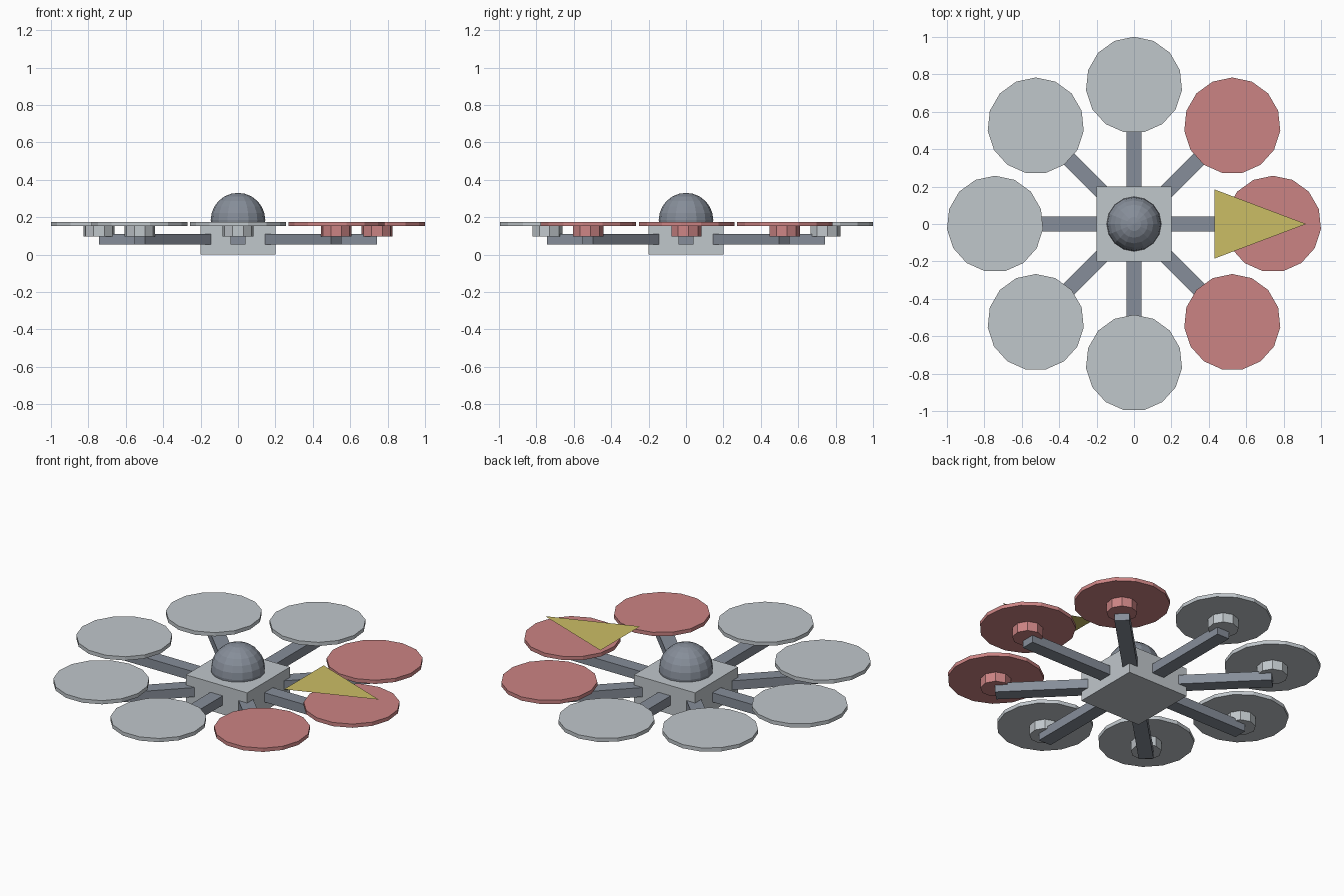
import bpy, bmesh
from math import pi, sin, cos
from mathutils import Matrix

old = bpy.data.objects.get("Cube")
if old:
    bpy.data.objects.remove(old, do_unlink=True)


def material(name, rgb):
    mat = bpy.data.materials.new(name)
    mat.use_nodes = True
    colour = (*rgb, 1)
    mat.diffuse_color = colour
    mat.node_tree.nodes["Principled BSDF"].inputs["Base Color"].default_value = colour
    return mat


PALE = material("pale_grey", (0.53, 0.57, 0.60))
RED = material("soft_red", (0.60, 0.23, 0.23))
STEEL = material("steel_grey", (0.24, 0.27, 0.32))
YELLOW = material("mustard", (0.60, 0.51, 0.13))


def finish(name, bm, mat):
    mesh = bpy.data.meshes.new(name)
    bm.to_mesh(mesh)
    bm.free()
    mesh.materials.append(mat)
    obj = bpy.data.objects.new(name, mesh)
    bpy.context.collection.objects.link(obj)
    return obj


def box(name, size, centre, mat, angle=0):
    bm = bmesh.new()
    place = Matrix.Rotation(angle, 4, "Z") @ Matrix.Translation(centre) @ Matrix.Diagonal((*size, 1))
    bmesh.ops.create_cube(bm, size=1, matrix=place)
    return finish(name, bm, mat)


def cylinder(name, sides, radius, x, y, bottom, top, mat):
    # One corner always points to +y
    bm = bmesh.new()
    place = Matrix.Translation((x, y, (bottom + top) / 2)) @ Matrix.Rotation(pi / 2, 4, "Z")
    ring = [bm.verts.new(place @ Matrix.Rotation(2 * pi * i / sides, 4, "Z")
                         @ Matrix.Translation((radius, 0, (bottom - top) / 2)).to_translation())
            for i in range(sides)]
    base = bm.faces.new(ring)
    extruded = bmesh.ops.extrude_face_region(bm, geom=[base], use_keep_orig=True)
    raised = [v for v in extruded["geom"] if isinstance(v, bmesh.types.BMVert)]
    bmesh.ops.translate(bm, verts=raised, vec=(0, 0, top - bottom))
    bmesh.ops.recalc_face_normals(bm, faces=bm.faces)
    return finish(name, bm, mat)


# Central body and dome
box("body", (0.4, 0.4, 0.17), (0, 0, 0.085), PALE)
bm = bmesh.new()
bmesh.ops.create_uvsphere(bm, u_segments=16, v_segments=12, radius=0.146,
                          matrix=Matrix.Translation((0, 0, 0.184)))
finish("dome", bm, STEEL)

# Eight arms, each with a motor hub and a rotor disc
REACH = 0.743
for i in range(8):
    angle = i * pi / 4
    x, y = REACH * cos(angle), REACH * sin(angle)
    mat = RED if x > 0.1 else PALE
    box(f"arm_{i + 1}", (REACH, 0.08, 0.055), (REACH / 2, 0, 0.0825), STEEL, angle)
    cylinder(f"motor_hub_{i + 1}", 9, 0.083, x, y, 0.097, 0.155, mat)
    cylinder(f"rotor_disc_{i + 1}", 15, 0.258, x, y, 0.153, 0.175, mat)

# Flat direction arrow floating above the leading rotor
bm = bmesh.new()
bm.faces.new([bm.verts.new(p) for p in ((0.43, -0.185, 0.247), (0.92, 0, 0.247), (0.43, 0.185, 0.247))])
finish("direction_arrow", bm, YELLOW)
